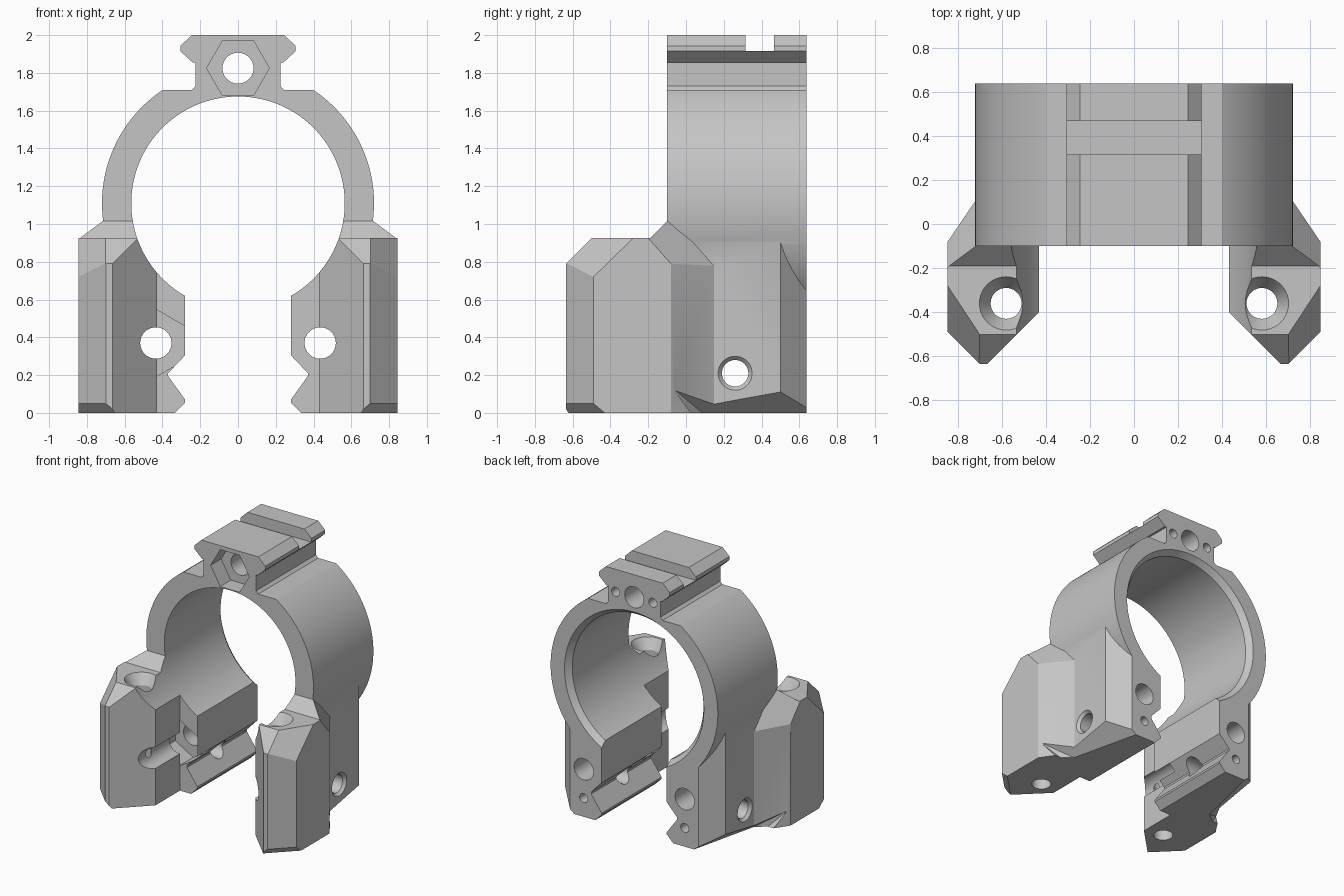
import bpy, bmesh, math
from mathutils import Vector, Matrix

cube = bpy.data.objects.get("Cube")
if cube:
    bpy.data.objects.remove(cube, do_unlink=True)

grey = bpy.data.materials.new("plain_grey")
grey.use_nodes = True
GREY = (0.56, 0.56, 0.56, 1)
grey.diffuse_color = GREY
grey.node_tree.nodes["Principled BSDF"].inputs["Base Color"].default_value = GREY

FRONT, BACK = -0.1, 0.637
RING_Z, BORE, OUTER = 1.11, 0.565, 0.72


def make(name, bm):
    bmesh.ops.recalc_face_normals(bm, faces=bm.faces[:])
    mesh = bpy.data.meshes.new(name)
    bm.to_mesh(mesh)
    bm.free()
    mesh.materials.append(grey)
    obj = bpy.data.objects.new(name, mesh)
    bpy.context.collection.objects.link(obj)
    return obj


def prism(name, pts, axis, lo, hi):
    """Extrude a 2D outline along one axis."""
    place = {"x": lambda a, b, t: (t, a, b),
             "y": lambda a, b, t: (a, t, b),
             "z": lambda a, b, t: (a, b, t)}[axis]
    bm = bmesh.new()
    face = bm.faces.new([bm.verts.new(place(a, b, lo)) for a, b in pts])
    new = bmesh.ops.extrude_face_region(bm, geom=[face])["geom"]
    bmesh.ops.translate(bm, vec=Vector(place(0, 0, hi - lo)),
                        verts=[v for v in new if isinstance(v, bmesh.types.BMVert)])
    return make(name, bm)


def rod(name, a, b, r1, r2=None, sides=40, spin=0):
    """Cylinder or cone from point a to point b."""
    a, b = Vector(a), Vector(b)
    turn = (b - a).to_track_quat("Z", "Y").to_matrix().to_4x4()
    bm = bmesh.new()
    bmesh.ops.create_cone(bm, cap_ends=True, segments=sides, radius1=r1,
                          radius2=r1 if r2 is None else r2, depth=(b - a).length,
                          matrix=Matrix.Translation((a + b) / 2) @ turn
                          @ Matrix.Rotation(spin, 4, "Z"))
    return make(name, bm)


def hexagon(x, z, r, start):
    return [(x + r * math.cos(start + i * math.pi / 3),
             z + r * math.sin(start + i * math.pi / 3)) for i in range(6)]


def combine(obj, other, operation):
    mod = obj.modifiers.new(operation, "BOOLEAN")
    mod.operation, mod.solver, mod.object = operation, "EXACT", other
    bpy.context.view_layer.objects.active = obj
    bpy.ops.object.modifier_apply(modifier=mod.name)
    bpy.data.objects.remove(other, do_unlink=True)


def slice_off(obj, point, normal):
    """Remove everything on the normal side of a plane and cap the cut."""
    bm = bmesh.new()
    bm.from_mesh(obj.data)
    cut = bmesh.ops.bisect_plane(bm, geom=bm.verts[:] + bm.edges[:] + bm.faces[:],
                                 dist=1e-5, plane_co=point,
                                 plane_no=Vector(normal).normalized(), clear_outer=True)
    bmesh.ops.holes_fill(bm, edges=[e for e in bm.edges if e.is_boundary], sides=0)
    bmesh.ops.recalc_face_normals(bm, faces=bm.faces[:])
    bm.to_mesh(obj.data)
    bm.free()


def mirrored(obj, name):
    bm = bmesh.new()
    bm.from_mesh(obj.data)
    bmesh.ops.scale(bm, vec=(-1, 1, 1), verts=bm.verts[:])
    return make(name, bm)


# Ring with dovetail rail on top, as one outline
half = [(0.245, 2), (0.305, 1.943), (0.305, 1.915), (0.24, 1.855), (0.225, 1.855),
        (0.225, 1.73), (0.245, 1.71)]
a0, a1 = math.asin(0.6 / OUTER), -math.acos(0.3 / OUTER)
half += [(OUTER * math.cos(a0 + (a1 - a0) * i / 64),
          RING_Z + OUTER * math.sin(a0 + (a1 - a0) * i / 64)) for i in range(65)]
half.append((0.3, 0.9))
body = prism("ring_clamp_body", half + [(-x, z) for x, z in reversed(half)],
             "y", FRONT, BACK)

# Clamp leg with grooved jaw on its inner side
leg = prism("clamp_leg", [(0.335, 0), (0.28, 0.055), (0.28, 0.07), (0.37, 0.195),
                          (0.37, 0.21), (0.28, 0.305), (0.28, 1.1), (0.69, 1.1),
                          (0.69, 0)], "y", FRONT, BACK)
slice_off(leg, (0.69, 0.5, 0), (1, 1, 0))

# Front pad: plan outline crossed with side outline, then bevelled corners
pad = prism("front_pad", [(0.43, -0.4), (0.665, -0.635), (0.70, -0.635), (0.845, -0.49),
                          (0.845, -0.08), (0.685, 0.155), (0.43, 0.155)], "z", 0, 1.2)
side = prism("pad_side", [(-0.8, -0.1), (-0.8, 0.625), (-0.5, 0.925), (-0.19, 0.925),
                          (-0.1, 1.015), (0.3, 1.015), (0.3, -0.1)], "x", 0.2, 1)
combine(pad, side, "INTERSECT")
slice_off(pad, (0.845, -0.28, 0.925), (0.0451, -0.0297, 0.0304))
slice_off(pad, (0.845, -0.2, 0.925), (0.0237, 0.0169, 0.015))
slice_off(pad, (0.845, -0.49, 0.05), (0.707, -0.707, -0.85))
combine(leg, pad, "UNION")

# Sloped underside of the leg
bm = bmesh.new()
for p in [(0.84, -0.065, 0.125), (0.63, 0.1, -0.01), (0.51, 0.66, 0), (0.9, 0.7, 0.31),
          (0.9, 0.1, 0.2), (0.9, 0.1, -0.1), (0.9, 0.7, -0.1), (0.5, 0.7, -0.1),
          (0.63, 0.1, -0.1)]:
    bm.verts.new(p)
bmesh.ops.convex_hull(bm, input=bm.verts[:])
combine(leg, make("underside_wedge", bm), "DIFFERENCE")

# Both legs join the ring, then the bore runs through everything
other_leg = mirrored(leg, "other_leg")
combine(body, leg, "UNION")
combine(body, other_leg, "UNION")
combine(body, rod("bore", (0, -1, RING_Z), (0, 1, RING_Z), BORE, sides=128), "DIFFERENCE")
combine(body, rod("bore_lip", (0, BACK - 0.045, RING_Z), (0, BACK + 0.045, RING_Z),
                  BORE, BORE + 0.07, sides=128), "DIFFERENCE")

# Rail cross slot, nut pocket and holes
combine(body, prism("rail_slot", [(0.315, 1.915), (0.467, 1.915), (0.467, 2.1),
                                  (0.315, 2.1)], "x", -0.5, 0.5), "DIFFERENCE")
combine(body, prism("rail_nut", hexagon(0, 1.825, 0.166, 0), "y", -0.2, 0.03),
        "DIFFERENCE")
combine(body, rod("rail_hole", (0, -0.3, 1.825), (0, 0.8, 1.825), 0.082), "DIFFERENCE")

# Bolt holes and nut pockets in each leg
for s in (-1, 1):
    cutters = [
        rod("rail_pin", (s * 0.16, 0.5, 1.825), (s * 0.16, 0.8, 1.825), 0.035, sides=24),
        rod("clamp_bolt", (s * 0.435, -0.8, 0.37), (s * 0.435, 0.8, 0.37), 0.083),
        prism("clamp_nut", hexagon(s * 0.435, 0.37, 0.178, math.pi / 2), "y",
              FRONT, 0.07),
        rod("leg_pin", (s * 0.435, 0.48, 0.145), (s * 0.435, 0.8, 0.145), 0.035, sides=24),
        rod("pad_screw", (s * 0.58, -0.36, -0.2), (s * 0.58, -0.36, 1.2), 0.07),
        rod("pad_countersink", (s * 0.58, -0.36, 0.845), (s * 0.58, -0.36, 0.965),
            0.069, 0.147),
        rod("side_bolt", (s * 0.2, 0.26, 0.21), (s * 0.95, 0.26, 0.21), 0.07),
        rod("side_countersink", (s * 0.668, 0.26, 0.21), (s * 0.712, 0.26, 0.21),
            0.069, 0.111),
    ]
    for cutter in cutters:
        combine(body, cutter, "DIFFERENCE")

# Smooth the curved faces, keep the edges crisp
bpy.ops.object.select_all(action="DESELECT")
body.select_set(True)
bpy.context.view_layer.objects.active = body
bpy.ops.object.shade_smooth_by_angle(angle=math.radians(20))
